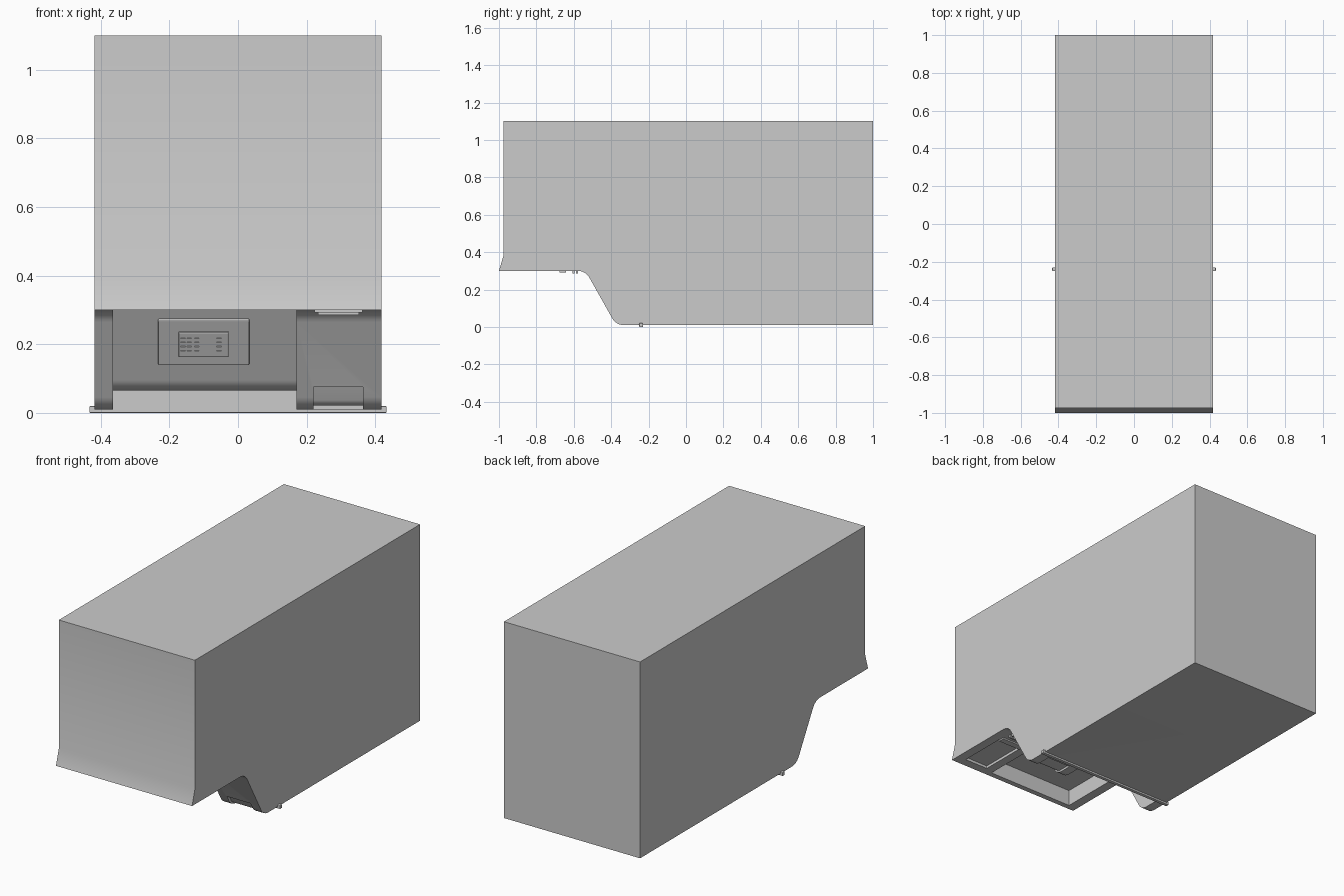
import bpy, bmesh, math
from mathutils import Vector

if "Cube" in bpy.data.objects:
    bpy.data.objects.remove(bpy.data.objects["Cube"])

TILT = math.atan(0.5625)  # lean of the sloping face


def rounded(points, steps=6):
    """Closed (y, z, radius) outline with filleted corners."""
    out = []
    n = len(points)
    for i, (y, z, r) in enumerate(points):
        p = Vector((y, z))
        if r == 0:
            out.append(p)
            continue
        a = (Vector(points[i - 1][:2]) - p).normalized()
        b = (Vector(points[(i + 1) % n][:2]) - p).normalized()
        half = a.angle(b) / 2
        centre = p + (a + b).normalized() * (r / math.sin(half))
        start = p + a * (r / math.tan(half)) - centre
        end = p + b * (r / math.tan(half)) - centre
        for k in range(steps + 1):
            v = start.lerp(end, k / steps).normalized() * r
            out.append(centre + v)
    return out


def prism(name, points, x0, x1):
    """Extrude a side profile from x0 to x1."""
    bm = bmesh.new()
    face = bm.faces.new([bm.verts.new((x0, p[0], p[1])) for p in rounded(points)])
    ext = bmesh.ops.extrude_face_region(bm, geom=[face])
    verts = [g for g in ext["geom"] if isinstance(g, bmesh.types.BMVert)]
    bmesh.ops.translate(bm, verts=verts, vec=(x1 - x0, 0, 0))
    bmesh.ops.recalc_face_normals(bm, faces=bm.faces)
    me = bpy.data.meshes.new(name)
    bm.to_mesh(me)
    bm.free()
    ob = bpy.data.objects.new(name, me)
    bpy.context.collection.objects.link(ob)
    return ob


def box(name, centre, size, tilt=0.0, bevel=0.0):
    bpy.ops.mesh.primitive_cube_add(size=1, location=centre)
    ob = bpy.context.object
    ob.name = name
    ob.scale = size
    bpy.ops.object.transform_apply(location=False, rotation=False, scale=True)
    ob.rotation_euler.x = tilt
    if bevel:
        m = ob.modifiers.new("bevel", "BEVEL")
        m.width, m.segments = bevel, 2
    return ob


def cut(target, cutter):
    bpy.context.view_layer.objects.active = target
    m = target.modifiers.new("cut", "BOOLEAN")
    m.operation, m.solver, m.object = "DIFFERENCE", "EXACT", cutter
    bpy.ops.object.modifier_apply(modifier=m.name)
    bpy.data.objects.remove(cutter)


# Main cabinet with flared front lip, overhang and sloping step
body = prism("cabinet_body", [
    (-1, 0.30, 0), (-0.975, 0.385, 0), (-0.975, 1.10, 0), (1, 1.10, 0),
    (1, 0.01, 0), (-0.374, 0.01, 0.07), (-0.537, 0.30, 0.07)], -0.418, 0.418)

# Wide underside recess following the step
cut(body, prism("recess_cutter", [
    (-0.97, -0.1, 0), (-0.97, 0.39, 0), (-0.523, 0.39, 0.06),
    (-0.34, 0.065, 0.06), (-0.25, 0.065, 0), (-0.25, -0.1, 0)], -0.365, 0.17))

# Shallow pockets in the overhang and at the foot of the right column
cut(body, box("pocket_cutter", (0.2925, -0.815, 0.29), (0.145, 0.27, 0.05)))
cut(body, prism("foot_cutter", [
    (-0.50, -0.05, 0), (-0.50, 0.075, 0), (-0.395, 0.075, 0),
    (-0.365, 0.022, 0.03), (-0.27, 0.022, 0), (-0.27, -0.05, 0)], 0.22, 0.365))

bpy.ops.object.select_all(action="DESELECT")
body.select_set(True)
bpy.context.view_layer.objects.active = body
bpy.ops.object.shade_smooth_by_angle(angle=math.radians(30))

# Cross bar under the body
box("cross_bar", (0, -0.24, 0.01), (0.866, 0.02, 0.02), bevel=0.003)


def on_slope(x, z, out):
    """Point on the recessed slope, raised outward."""
    y = -0.34 - 0.5625 * (z - 0.065)
    return (x, y - out * math.cos(TILT), z - out * math.sin(TILT))


def slope_box(name, x0, x1, z0, z1, out, thick, bevel=0.0):
    length = (z1 - z0) / math.cos(TILT)
    return box(name, on_slope((x0 + x1) / 2, (z0 + z1) / 2, out),
               (x1 - x0, thick, length), TILT, bevel)


# Control panel, inset plate and rows of keys on the slope
slope_box("control_panel", -0.233, 0.033, 0.145, 0.275, 0.005, 0.02, 0.004)
slope_box("key_plate", -0.173, -0.027, 0.172, 0.245, 0.017, 0.01, 0.003)
for row in range(4):
    z = 0.188 + row * 0.012
    for i, x in enumerate((-0.16, -0.142, -0.12, -0.055)):
        slope_box(f"key_{row}_{i}", x - 0.007, x + 0.007, z, z + 0.005, 0.022, 0.006)

# Latch plate and rails under the right of the overhang
box("latch_plate", (0.2925, -0.66, 0.297), (0.14, 0.035, 0.01))
for i, y in enumerate((-0.602, -0.582)):
    box(f"latch_rail_{i}", (0.2925, y, 0.2935), (0.12, 0.01, 0.017))
